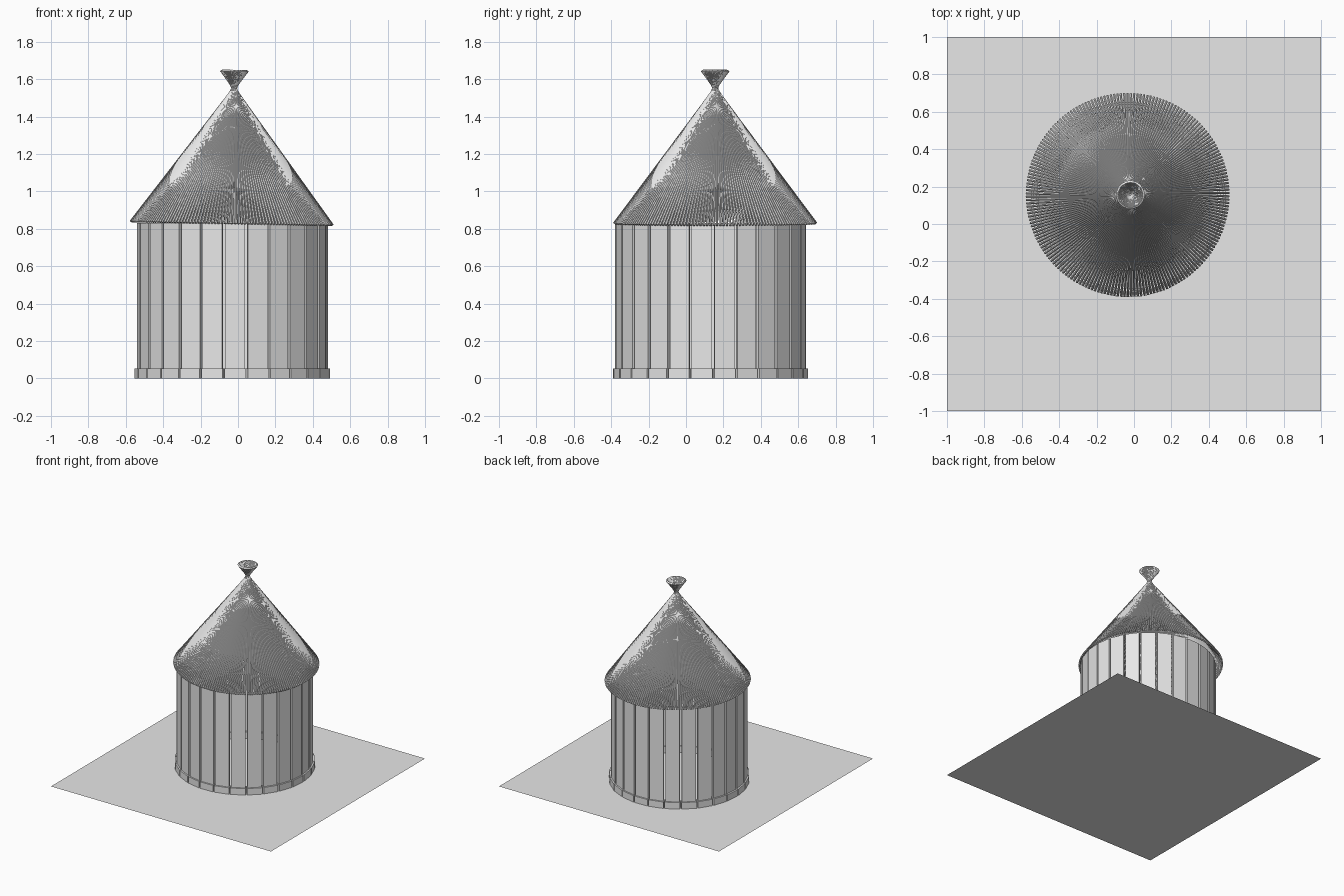
import bpy, bmesh, math
from mathutils import Matrix, Vector

if "Cube" in bpy.data.objects:
    bpy.data.objects.remove(bpy.data.objects["Cube"])

grey = bpy.data.materials.new("light_grey")
grey.diffuse_color = (0.8, 0.8, 0.8, 1)
grey.use_nodes = True
grey.node_tree.nodes["Principled BSDF"].inputs["Base Color"].default_value = grey.diffuse_color


def finish(bm, name):
    mesh = bpy.data.meshes.new(name)
    bm.to_mesh(mesh)
    bm.free()
    mesh.materials.append(grey)
    obj = bpy.data.objects.new(name, mesh)
    bpy.context.collection.objects.link(obj)
    return obj


def ring_of_boxes(name, count, phase, outer, thick, width, z0, z1):
    """Upright boxes standing in a circle, faces turned outward."""
    bm = bmesh.new()
    for i in range(count):
        a = phase + i * math.tau / count
        m = (Matrix.Rotation(a, 4, 'Z')
             @ Matrix.Translation((outer - thick / 2, 0, (z0 + z1) / 2))
             @ Matrix.Diagonal((thick, width, z1 - z0, 1)))
        bmesh.ops.create_cube(bm, size=1, matrix=m)
    return finish(bm, name)


# ground sheet
bm = bmesh.new()
bmesh.ops.create_grid(bm, x_segments=1, y_segments=1, size=1)
finish(bm, "ground_sheet")

# wall planks and the footing blocks around their feet
PLANKS = 26
PHASE = -math.pi / 2 + 0.029
for name, outer, thick, width, z1 in (("wall_planks", 0.508, 0.02, 0.108, 0.83),
                                      ("footing_blocks", 0.52, 0.044, 0.116, 0.053)):
    ring = ring_of_boxes(name, PLANKS, PHASE, outer, thick, width, 0, z1)
    ring.location = (-0.03, 0.131, 0)

# thatched roof: straight straws that cross near the axis and flare out on top
bm = bmesh.new()
STRAWS = 190
low, high = Vector((0.54, 0.01, 0.004)), Vector((-0.07, 0.01, 0.822))
axis = high - low
straw = (Matrix.Translation((low + high) / 2)
         @ axis.to_track_quat('Z', 'Y').to_matrix().to_4x4())
for i in range(STRAWS):
    bmesh.ops.create_cone(bm, cap_ends=True, segments=6, radius1=0.007, radius2=0.007,
                          depth=axis.length,
                          matrix=Matrix.Rotation(i * math.tau / STRAWS, 4, 'Z') @ straw)
roof = finish(bm, "thatched_roof")
roof.location = (-0.034, 0.156, 0.824)
roof.rotation_euler = (0, 0.018, 0)
